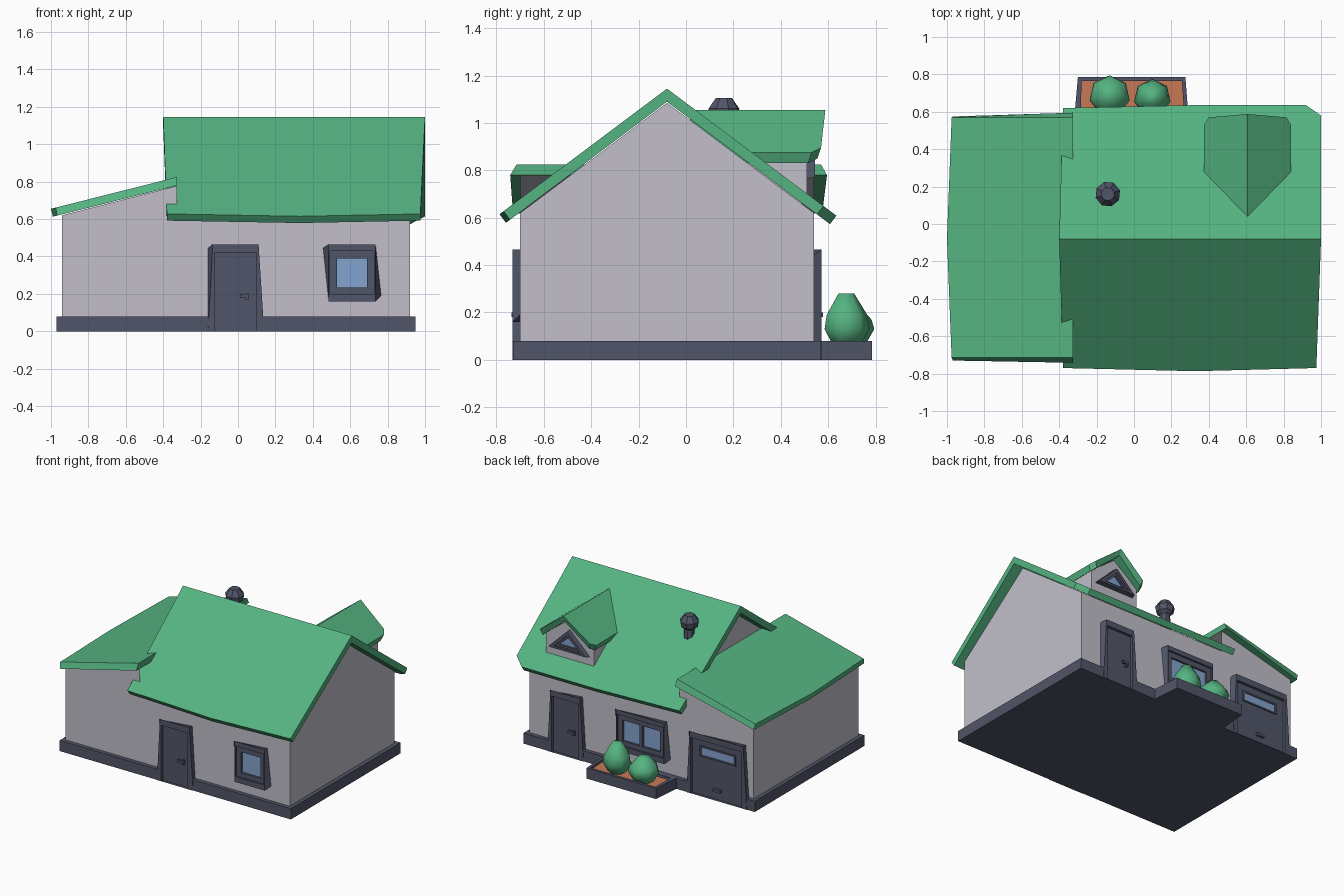
import bpy, bmesh, math

cube = bpy.data.objects.get("Cube")
if cube:
    bpy.data.objects.remove(cube, do_unlink=True)


def material(name, rgb):
    m = bpy.data.materials.new(name)
    m.use_nodes = True
    m.diffuse_color = (*rgb, 1)
    m.node_tree.nodes["Principled BSDF"].inputs["Base Color"].default_value = (*rgb, 1)
    return m


GREEN = material("leaf_green", (0.09, 0.45, 0.22))
WALL = material("pale_grey", (0.54, 0.52, 0.59))
SLATE = material("dark_slate", (0.083, 0.09, 0.138))
GLASS = material("window_blue", (0.23, 0.37, 0.62))
SOIL = material("terracotta", (0.57, 0.19, 0.09))


def loft(name, loops, mat, end_mat=None, start=True, end=True, smooth=False):
    """Skin matching loops of 3D points, optionally capping both ends."""
    bm = bmesh.new()
    rings = [[bm.verts.new(p) for p in loop] for loop in loops]
    n = len(rings[0])
    for a, b in zip(rings, rings[1:]):
        for i in range(n):
            j = (i + 1) % n
            bm.faces.new((a[i], a[j], b[j], b[i]))
    if start:
        bm.faces.new(rings[0][::-1])
    if end:
        cap = bm.faces.new(rings[-1])
        cap.material_index = 1 if end_mat else 0
    bmesh.ops.recalc_face_normals(bm, faces=bm.faces)
    for f in bm.faces:
        f.smooth = smooth
    mesh = bpy.data.meshes.new(name)
    bm.to_mesh(mesh)
    bm.free()
    mesh.materials.append(mat)
    if end_mat:
        mesh.materials.append(end_mat)
    obj = bpy.data.objects.new(name, mesh)
    bpy.context.collection.objects.link(obj)
    return obj


def rect(x0, x1, z0, z1):
    return [(x0, z0), (x0, z1), (x1, z1), (x1, z0)]


def box(name, x, y, z, size, mat):
    a, b, c = (s / 2 for s in size)
    loft(name, [[(u, y + d, v) for u, v in rect(x - a, x + a, z - c, z + c)]
                for d in (-b, b)], mat)


def lathe(name, x, y, profile, sides, mat, turn=0.0, smooth=False):
    angles = [turn + math.tau * i / sides for i in range(sides)]
    loft(name, [[(x + r * math.cos(a), y + r * math.sin(a), z) for a in angles]
                for r, z in profile], mat, smooth=smooth)


FRONT, BACK, MID = -0.70, 0.54, -0.08


def on_wall(name, cx, side, layers, end_mat=None, wall=None):
    """Loft 2D outlines outward from the front (-1) or back (+1) wall."""
    if wall is None:
        wall = FRONT if side < 0 else BACK
    loft(name, [[(cx - side * u, wall + side * d, z) for u, z in pts]
                for pts, d in layers], SLATE, end_mat)


# Foundation with a notch at every door
def notch(cx, h, side):
    y, inner = (-0.73, FRONT) if side < 0 else (0.57, BACK)
    pts = [(cx - h, y), (cx - h, inner), (cx + h, inner), (cx + h, y)]
    return pts if side < 0 else pts[::-1]


outline = [(-0.97, -0.73), *notch(-0.015, 0.13, -1), (0.95, -0.73), (0.95, 0.57),
           *notch(0.605, 0.13, 1), *notch(-0.65, 0.23, 1), (-0.97, 0.57)]
loft("foundation", [[(x, y, z) for x, y in outline] for z in (0, 0.08)], SLATE)

# Main walls with gables, and the lower wing open toward the house
gable = [(FRONT, 0.07), (FRONT, 0.62), (MID, 1.085), (BACK, 0.62), (BACK, 0.07)]
loft("main_walls", [[(x, y, z) for y, z in gable] for x in (-0.325, 0.92)], WALL)
loft("wing_walls", [[(x, y, z) for y, z in rect(FRONT, BACK, 0.07, top)]
                    for x, top in ((-0.94, 0.62), (-0.325, 0.778))], WALL, end=False)


# Main roof slopes with slightly bowed eaves
def main_slope(name, side, eaves):
    top = [(-0.40, MID, 1.145), (1.0, MID, 1.145)]
    low = [(-0.40, MID, 1.09), (1.0, MID, 1.09)]
    for x, y in eaves:
        z = 1.145 - 0.75 * abs(y - MID)
        top.append((x, y, z))
        low.append((x, y - side * 0.027, z - 0.036))
    loft(name, [low, top], GREEN)


main_slope("roof_front", -1, [(0.975, -0.77), (0.33, -0.787), (-0.38, -0.77)])
main_slope("roof_back", 1, [(1.0, 0.58), (0.92, 0.635), (0.3, 0.635), (-0.38, 0.62)])

# Wing roof
wing_top = [(-0.325, -0.715), (-0.325, 0.57), (-0.975, 0.57), (-1.0, MID), (-0.975, -0.715)]
wing_low = [(-0.325, -0.742), (-0.325, 0.595), (-0.967, 0.575), (-0.99, MID), (-0.967, -0.73)]
loft("wing_roof", [[(x, y, h + 0.252 * (x + 0.325)) for x, y in pts]
                   for pts, h in ((wing_low, 0.78), (wing_top, 0.825))], GREEN)

# Dormer
DX = 0.607
shape = [(-0.2, 0.66), (-0.2, 0.85), (0, 1.0), (0.2, 0.85), (0.2, 0.66)]
loft("dormer_walls", [[(DX + u, y, z) for u, z in shape] for y in (0.12, 0.51)], WALL)
for side, label in ((-1, "right"), (1, "left")):
    plan = [(0, 0.03), (0, 0.588), (0.208, 0.57), (0.233, 0.53), (0.233, 0.25)]
    top = [(DX + side * u, y, 1.055 - 0.77 * u) for u, y in plan]
    low = [(DX + side * u * 0.93, y - 0.015, 1.055 - 0.77 * u - 0.045) for u, y in plan]
    loft("dormer_roof_" + label, [low, top], GREEN)


def tri(h, z0, z1):
    return [(-h, z0), (0, z1), (h, z0)]


on_wall("dormer_window", DX, 1,
        [(tri(0.165, 0.765, 0.925), 0), (tri(0.155, 0.77, 0.92), 0.035),
         (tri(0.11, 0.785, 0.89), 0.035), (tri(0.11, 0.785, 0.89), 0.02),
         (tri(0.075, 0.8, 0.87), 0.02), (tri(0.075, 0.8, 0.87), 0.006)], GLASS, wall=0.51)


# Crooked doors
def door(name, cx, h, side):
    inner = rect(-h, h, 0, 0.42)
    right = [(h + 0.015, 0.465), (h + 0.045, 0)]
    on_wall(name, cx, side,
            [([(-h - 0.04, 0), (-h - 0.04, 0.44), *right], -0.005),
             ([(-h - 0.035, 0), (-h - 0.01, 0.465), *right], 0.033),
             (inner, 0.033), (inner, 0.012)])


door("front_door", -0.015, 0.11, -1)
door("back_door", 0.605, 0.11, 1)
door("garage_door", -0.65, 0.21, 1)
for label, x, y, s in (("front", 0.035, FRONT, -1), ("back", 0.555, BACK, 1)):
    box(label + "_door_handle", x, y + s * 0.03, 0.19, (0.05, 0.015, 0.02), SLATE)
    box(label + "_door_knob", x + s * -0.015, y + s * 0.02, 0.185, (0.018, 0.025, 0.035), SLATE)
box("garage_handle", -0.65, BACK + 0.02, 0.07, (0.06, 0.02, 0.02), SLATE)
on_wall("garage_window", -0.65, 1,
        [(rect(-0.15, 0.15, 0.29, 0.37), 0.01), (rect(-0.15, 0.15, 0.29, 0.37), 0.02),
         (rect(-0.135, 0.135, 0.302, 0.358), 0.02),
         (rect(-0.135, 0.135, 0.302, 0.358), 0.014)], GLASS)


# Crooked windows
def window(name, cx, h, side):
    sash = rect(-h + 0.008, h - 0.008, 0.2, 0.43)
    pane = rect(-h + 0.045, h - 0.045, 0.235, 0.39)
    on_wall(name, cx, side,
            [([(-h, 0.16), (-h - 0.03, 0.445), (h, 0.465), (h + 0.03, 0.19)], 0),
             (rect(-h, h, 0.16, 0.465), 0.033), (sash, 0.033), (sash, 0.02),
             (pane, 0.02), (pane, 0.005)], GLASS)


window("front_window", 0.61, 0.125, -1)
window("back_window", -0.02, 0.2, 1)
box("back_window_bar", -0.02, BACK + 0.01, 0.31, (0.025, 0.02, 0.16), SLATE)

# Planter and bushes
outer = [(-0.32, 0.56), (0.292, 0.56), (0.275, 0.785), (-0.3, 0.785)]
inner = [(-0.285, 0.59), (0.268, 0.59), (0.256, 0.765), (-0.28, 0.765)]
loft("planter", [[(x, y, z) for x, y in pts] for pts, z in
                 ((outer, 0), (outer, 0.08), (inner, 0.08), (inner, 0.062))], SLATE, SOIL)
lathe("tall_bush", 0.098, 0.675, [(0.06, 0.06), (0.1, 0.13), (0.09, 0.19), (0.035, 0.28)],
      7, GREEN, math.pi / 2, True)
lathe("round_bush", -0.13, 0.685, [(0.07, 0.06), (0.11, 0.13), (0.098, 0.17), (0.04, 0.235)],
      7, GREEN, math.pi / 2, True)

# Chimney pot
lathe("chimney", -0.14, 0.16, [(0.045, 0.91), (0.035, 1.0), (0.06, 1.02), (0.068, 1.06),
                              (0.036, 1.105)], 8, SLATE, 0.3)
